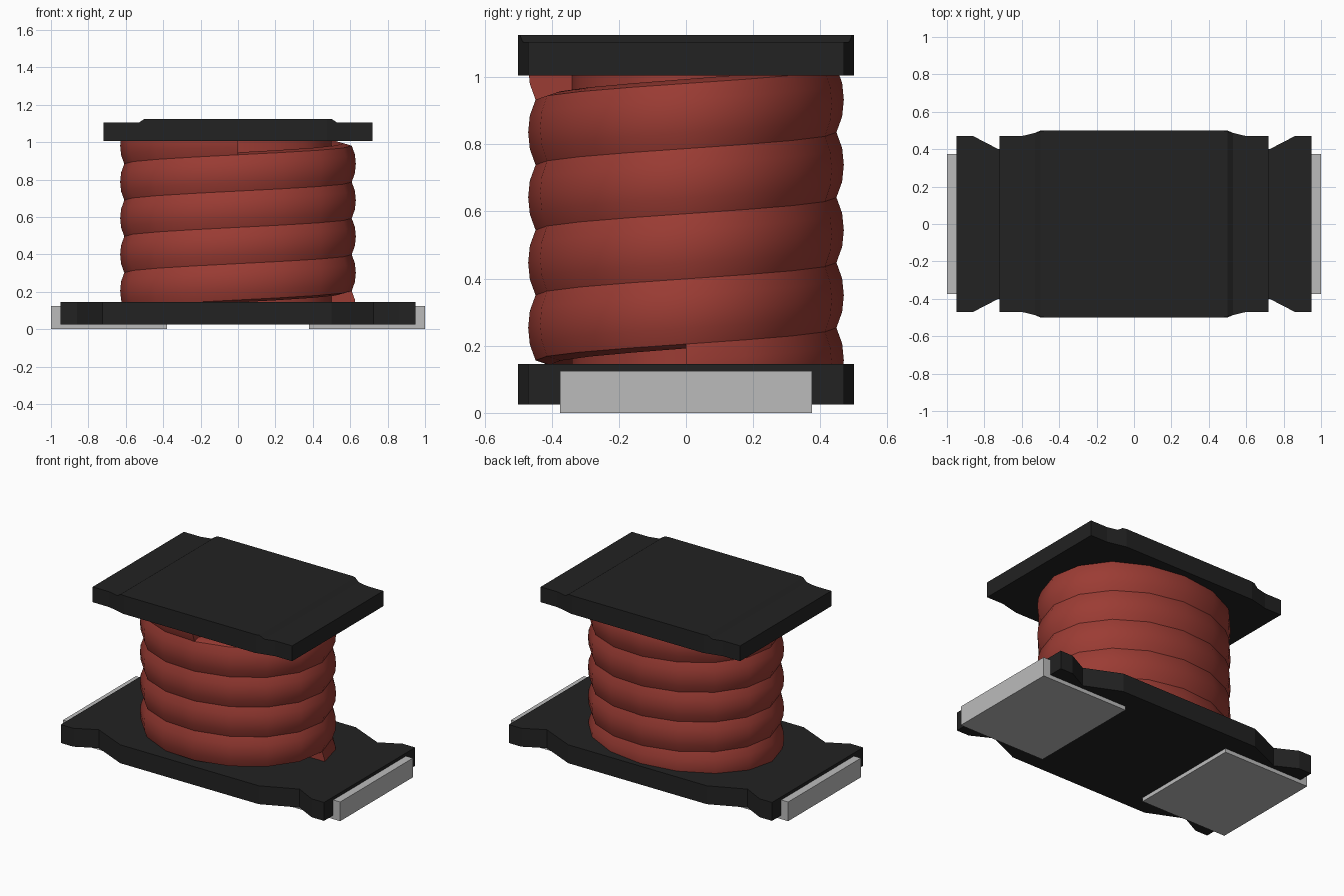
import bpy, bmesh, math
from mathutils import Vector

if "Cube" in bpy.data.objects:
    bpy.data.objects.remove(bpy.data.objects["Cube"], do_unlink=True)


def material(name, rgb):
    m = bpy.data.materials.new(name)
    m.use_nodes = True
    m.diffuse_color = (*rgb, 1)
    bsdf = next(n for n in m.node_tree.nodes if n.type == 'BSDF_PRINCIPLED')
    bsdf.inputs["Base Color"].default_value = (*rgb, 1)
    return m


black = material("black ferrite", (0.016, 0.016, 0.016))
red = material("red enamelled wire", (0.33, 0.045, 0.034))
silver = material("silver terminal", (0.50, 0.50, 0.50))


def finish(name, bm, mat):
    bmesh.ops.recalc_face_normals(bm, faces=bm.faces)
    mesh = bpy.data.meshes.new(name)
    bm.to_mesh(mesh)
    bm.free()
    mesh.materials.append(mat)
    ob = bpy.data.objects.new(name, mesh)
    bpy.context.collection.objects.link(ob)
    return ob


def prism(points, extrude):
    """Polygon of 3D points extruded along a vector."""
    bm = bmesh.new()
    face = bm.faces.new([bm.verts.new(p) for p in points])
    new = bmesh.ops.extrude_face_region(bm, geom=[face])["geom"]
    bmesh.ops.translate(bm, vec=extrude,
                        verts=[v for v in new if isinstance(v, bmesh.types.BMVert)])
    return bm


def plate(quarter, z0, z1):
    """Flat plate from one quarter of its outline, mirrored in x and y."""
    half = quarter + [(-x, y) for x, y in reversed(quarter)]
    ring = half + [(x, -y) for x, y in reversed(half)]
    return prism([(x, y, z0) for x, y in ring], (0, 0, z1 - z0))


def smooth(ob, angle):
    bpy.ops.object.select_all(action='DESELECT')
    ob.select_set(True)
    bpy.context.view_layer.objects.active = ob
    bpy.ops.object.shade_smooth_by_angle(angle=math.radians(angle))


# Base plate with a waist notch near each end
finish("base_plate", plate([(0.95, 0.47), (0.86, 0.47), (0.725, 0.40), (0.50, 0.50)],
                           0.025, 0.145), black)

# Top plate with a raised middle
bm = plate([(0.72, 0.47), (0.60, 0.47), (0.475, 0.50)], 1.005, 1.105)
for x in (-0.53, -0.50, 0.50, 0.53):
    bmesh.ops.bisect_plane(bm, geom=bm.verts[:] + bm.edges[:] + bm.faces[:],
                           plane_co=(x, 0, 0), plane_no=(1, 0, 0))
for v in bm.verts:
    if v.co.z > 1.1 and abs(v.co.x) < 0.501:
        v.co.z += 0.02
finish("top_plate", bm, black)

# L-shaped terminals wrapping under each end of the base
L_PROFILE = [(0.38, 0), (1, 0), (1, 0.125), (0.95, 0.125), (0.95, 0.025), (0.38, 0.025)]
for side, name in ((1, "left_terminal"), (-1, "right_terminal")):
    finish(name, prism([(side * x, -0.375, z) for x, z in L_PROFILE], (0, 0.75, 0)), silver)

# Oval core inside the winding
SEG, RX, RY = 16, 0.63, 0.47
ring = [2 * math.pi * i / SEG for i in range(SEG)]
core = finish("core", prism([((RX - 0.13) * math.cos(a), (RY - 0.13) * math.sin(a), 0.1)
                             for a in ring], (0, 0, 0.95)), red)
smooth(core, 35)

# Wire section (radial offset, height) swept up an oval helix of 4.75 turns
PITCH = 0.194
SECTION = [(-0.15, -0.09), (-0.065, -0.11), (-0.022, -0.097), (-0.005, -0.05), (0, 0),
           (-0.005, 0.05), (-0.022, 0.097), (-0.065, 0.11), (-0.15, 0.09)]
bm = bmesh.new()
loops = []
for i in range(int(4.75 * SEG) + 1):
    a = 2 * math.pi * i / SEG
    zc = 0.108 + PITCH * i / SEG
    loops.append([bm.verts.new(((RX + r) * math.cos(a), (RY + r) * math.sin(a),
                                min(max(zc + h, 0.06), 1.08))) for r, h in SECTION])
n = len(SECTION)
for p, q in zip(loops, loops[1:]):
    for j in range(n):
        k = (j + 1) % n
        bm.faces.new((p[j], p[k], q[k], q[j]))
bm.faces.new(loops[0])
bm.faces.new(loops[-1])
smooth(finish("wire_winding", bm, red), 35)
